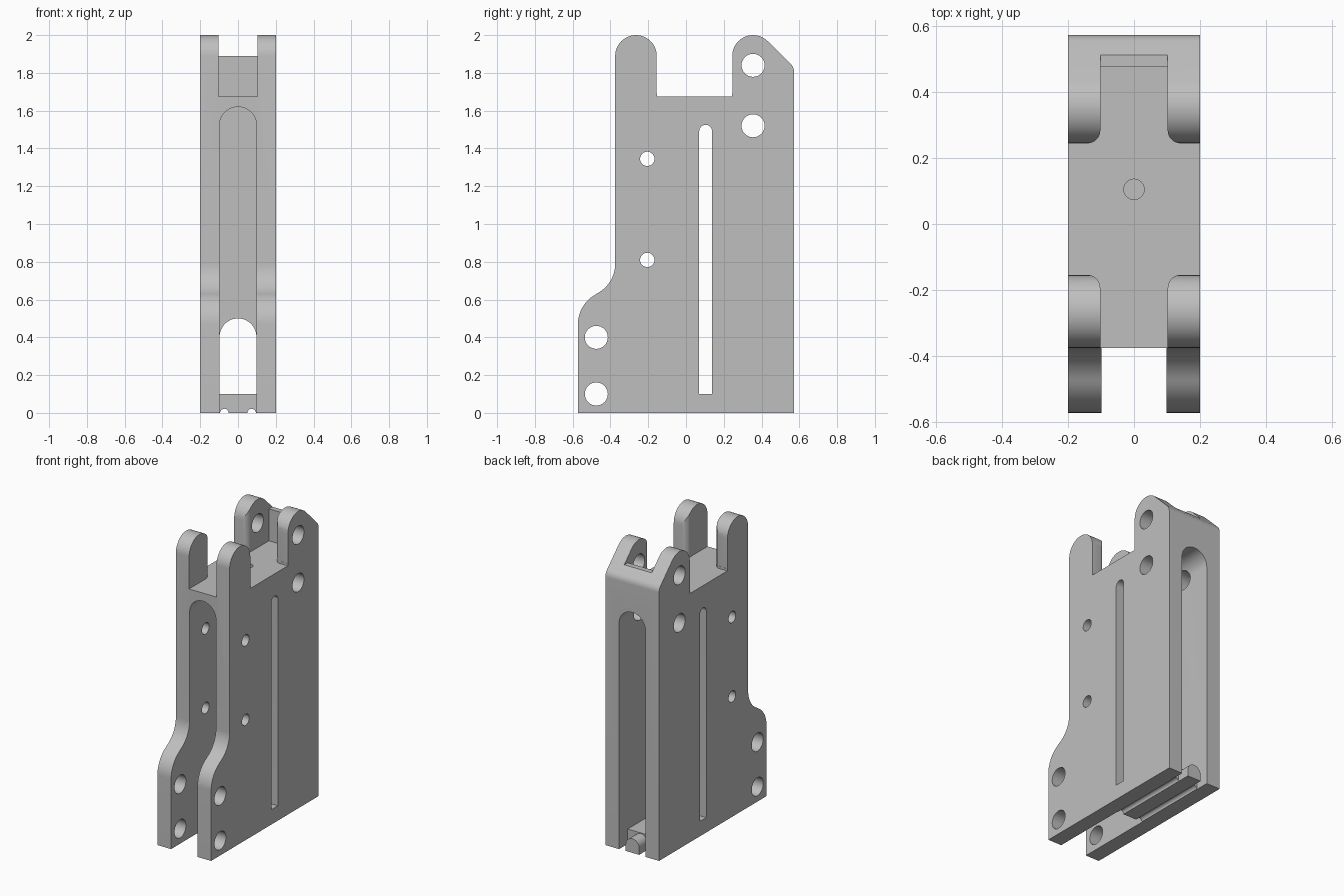
import bpy, bmesh
from math import sin, cos, pi, radians
from mathutils import Vector

cube = bpy.data.objects.get("Cube")
if cube:
    bpy.data.objects.remove(cube)

grey = bpy.data.materials.new("plain grey")
grey.use_nodes = True
COLOUR = (0.52, 0.52, 0.52, 1)
grey.diffuse_color = COLOUR
grey.node_tree.nodes["Principled BSDF"].inputs["Base Color"].default_value = COLOUR


def arc(u, v, r, start, end, n=16):
    """Points on an arc, angles in degrees."""
    angles = [radians(start + (end - start) * i / n) for i in range(n + 1)]
    return [(u + r * cos(a), v + r * sin(a)) for a in angles]


def prism(name, outline, axis, lo, hi):
    """Extrude a 2D outline along x (y, z), y (x, z) or z (x, y)."""
    place = {"x": lambda u, v, w: (w, u, v),
             "y": lambda u, v, w: (u, w, v),
             "z": lambda u, v, w: (u, v, w)}[axis]
    bm = bmesh.new()
    face = bm.faces.new([bm.verts.new(place(u, v, lo)) for u, v in outline])
    moved = bmesh.ops.extrude_face_region(bm, geom=[face])["geom"]
    shift = Vector(place(0, 0, hi - lo))
    bmesh.ops.translate(bm, vec=shift, verts=[g for g in moved if isinstance(g, bmesh.types.BMVert)])
    bmesh.ops.recalc_face_normals(bm, faces=bm.faces)
    mesh = bpy.data.meshes.new(name)
    bm.to_mesh(mesh)
    bm.free()
    mesh.materials.append(grey)
    obj = bpy.data.objects.new(name, mesh)
    bpy.context.collection.objects.link(obj)
    return obj


def activate(obj):
    bpy.ops.object.select_all(action="DESELECT")
    obj.select_set(True)
    bpy.context.view_layer.objects.active = obj


def cut(target, outline, axis, lo, hi):
    cutter = prism("cutter", outline, axis, lo, hi)
    cutter.hide_render = True
    activate(target)
    mod = target.modifiers.new("cut", "BOOLEAN")
    mod.operation, mod.solver, mod.object = "DIFFERENCE", "EXACT", cutter
    bpy.ops.object.modifier_apply(modifier=mod.name)
    bpy.data.objects.remove(cutter)


def box(u0, u1, v0, v1):
    return [(u0, v0), (u1, v0), (u1, v1), (u0, v1)]


def arch(half, top, bottom, centre=0):
    """Upright slot outline with a round top."""
    return ([(centre - half, bottom), (centre + half, bottom)]
            + arc(centre, top - half, half, 0, 180, 24))


# Body: side outline with two lugs on top and a stepped front foot
BEND, R = 64, 0.178
outline = [(-0.572, 0), (0.572, 0)]
outline += arc(0.512, 1.805, 0.06, 0, 45, 6)
outline += arc(0.355, 1.89, 0.11, 45, 180, 20)
outline += [(0.245, 1.69), (-0.155, 1.69)]
outline += arc(-0.265, 1.89, 0.11, 0, 180, 24)
outline += arc(-0.375 - R, 0.79, R, 0, -BEND)
outline += arc(-0.572 + R, 0.47, R, 180 - BEND, 180)
body = prism("body", outline, "x", -0.2, 0.2)

# Top channel between the lugs, with rounded inner lug corners
F = 0.04
side = [(0.102, -0.7)]
side += arc(0.102 + F, -0.154 - F, F, 180, 90, 8)
side += [(0.3, -0.154), (0.3, 0.244)]
side += arc(0.102 + F, 0.244 + F, F, 270, 180, 8)
side += [(0.102, 0.475)]
cut(body, side + [(-x, y) for x, y in reversed(side)], "z", 1.675, 2.2)
cut(body, box(-0.102, 0.102, 0.46, 0.8), "z", 1.89, 2.2)

# Front and back grooves leave a web, which has an arched tunnel below
cut(body, arch(0.098, 1.62, -0.1), "y", -0.8, -0.04)
cut(body, arch(0.098, 1.62, -0.1), "y", 0.25, 0.8)
cut(body, arch(0.0975, 0.5, -0.1), "y", -0.06, 0.27)

# Long slot, oil hole above it and pin holes
cut(body, arch(0.034, 1.525, 0.1, 0.104), "x", -0.3, 0.3)
cut(body, arc(0, 0.105, 0.031, 0, 345, 23), "z", 1.45, 1.8)
for y, z, r in [(-0.475, 0.4, 0.061), (-0.475, 0.1, 0.061),
                (-0.205, 1.345, 0.038), (-0.205, 0.81, 0.038),
                (0.355, 1.84, 0.061), (0.355, 1.52, 0.061)]:
    cut(body, arc(y, z, r, 0, 348.75, 31), "x", -0.3, 0.3)

# Bridge joining the plates at the bottom, with two small grooves beneath
under = [(0.1, 0.1), (0.1, 0)] + arc(0.0725, 0, 0.022, 0, 180, 12)
bridge = prism("bottom_bridge", under + [(-x, z) for x, z in reversed(under)],
               "y", -0.04, 0.48)

# Round-topped rail reaching the back
rail = prism("bottom_rail", arch(0.05, 0.095, 0), "y", 0.47, 0.57)

for part in (body, bridge, rail):
    activate(part)
    bpy.ops.object.shade_smooth_by_angle(angle=radians(30))
